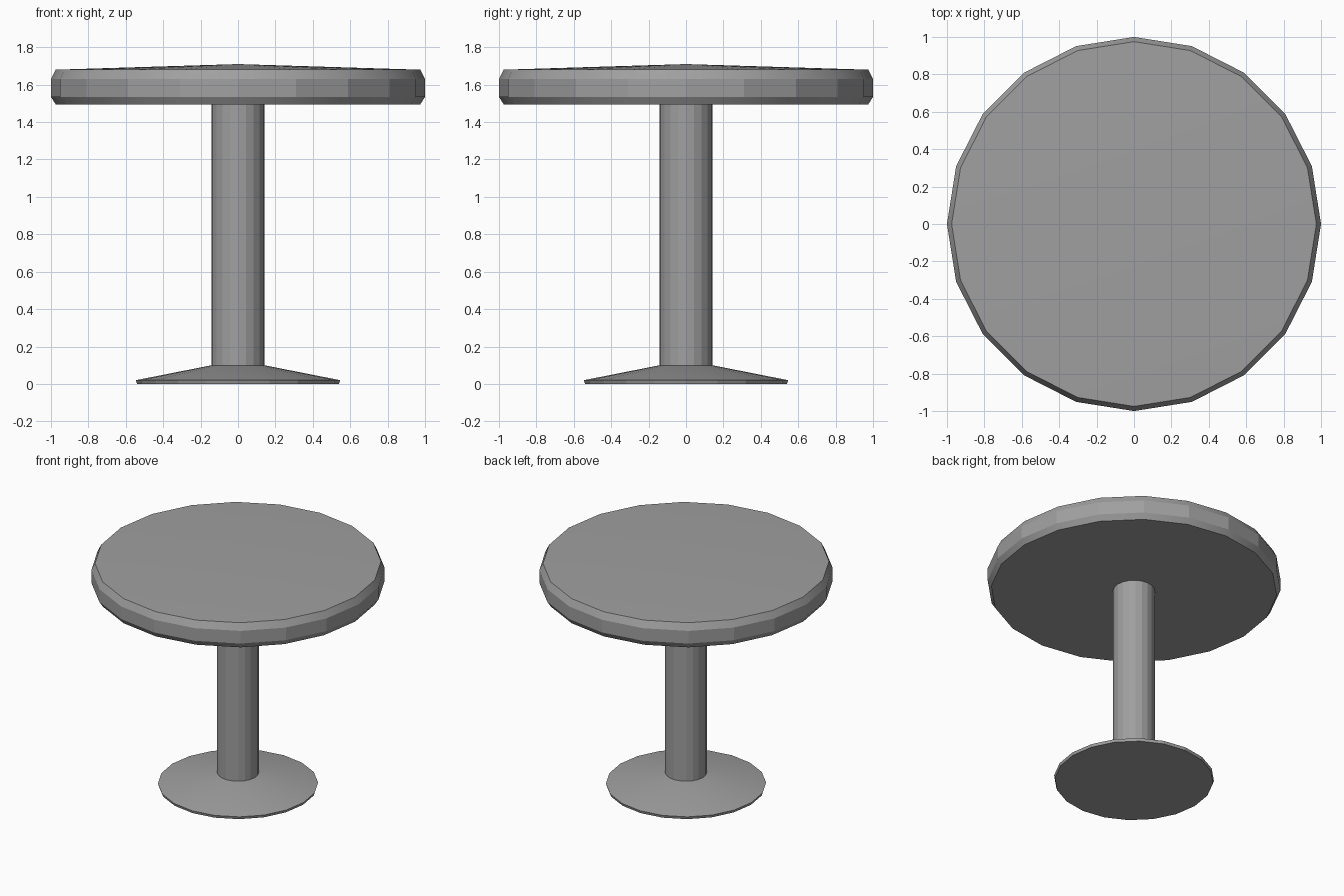
import bpy
import bmesh
from math import cos, sin, tau

SIDES = 20

cube = bpy.data.objects.get("Cube")
if cube:
    bpy.data.objects.remove(cube, do_unlink=True)

grey = bpy.data.materials.new("mid grey")
grey.use_nodes = True
colour = (0.35, 0.35, 0.35, 1)
grey.diffuse_color = colour
grey.node_tree.nodes["Principled BSDF"].inputs["Base Color"].default_value = colour


def turned(name, profile):
    """Revolve (radius, height) points about z; zero radius makes a tip."""
    bm = bmesh.new()
    rings = []
    for r, z in profile:
        count = SIDES if r else 1
        rings.append([bm.verts.new((r * cos(tau * i / SIDES), r * sin(tau * i / SIDES), z))
                      for i in range(count)])
    for low, high in zip(rings, rings[1:]):
        for i in range(SIDES):
            j = (i + 1) % SIDES
            if len(low) == 1:
                bm.faces.new((low[0], high[j], high[i]))
            elif len(high) == 1:
                bm.faces.new((low[i], low[j], high[0]))
            else:
                bm.faces.new((low[i], low[j], high[j], high[i]))
    bmesh.ops.recalc_face_normals(bm, faces=bm.faces)
    mesh = bpy.data.meshes.new(name)
    bm.to_mesh(mesh)
    bm.free()
    mesh.materials.append(grey)
    obj = bpy.data.objects.new(name, mesh)
    bpy.context.collection.objects.link(obj)
    bpy.ops.object.select_all(action="DESELECT")
    obj.select_set(True)
    bpy.context.view_layer.objects.active = obj
    bpy.ops.object.shade_smooth_by_angle(angle=0.3)
    return obj


# Flared foot plate
turned("base", [(0, 0), (0.54, 0), (0.546, 0.02), (0.14, 0.1), (0, 0.1)])
# Central post
turned("column", [(0, 0.09), (0.142, 0.09), (0.142, 1.5), (0, 1.5)])
# Bevelled seat with a shallow crown
turned("seat", [(0, 1.495), (0.975, 1.495), (1, 1.535), (1, 1.63),
                (0.975, 1.68), (0, 1.71)])
